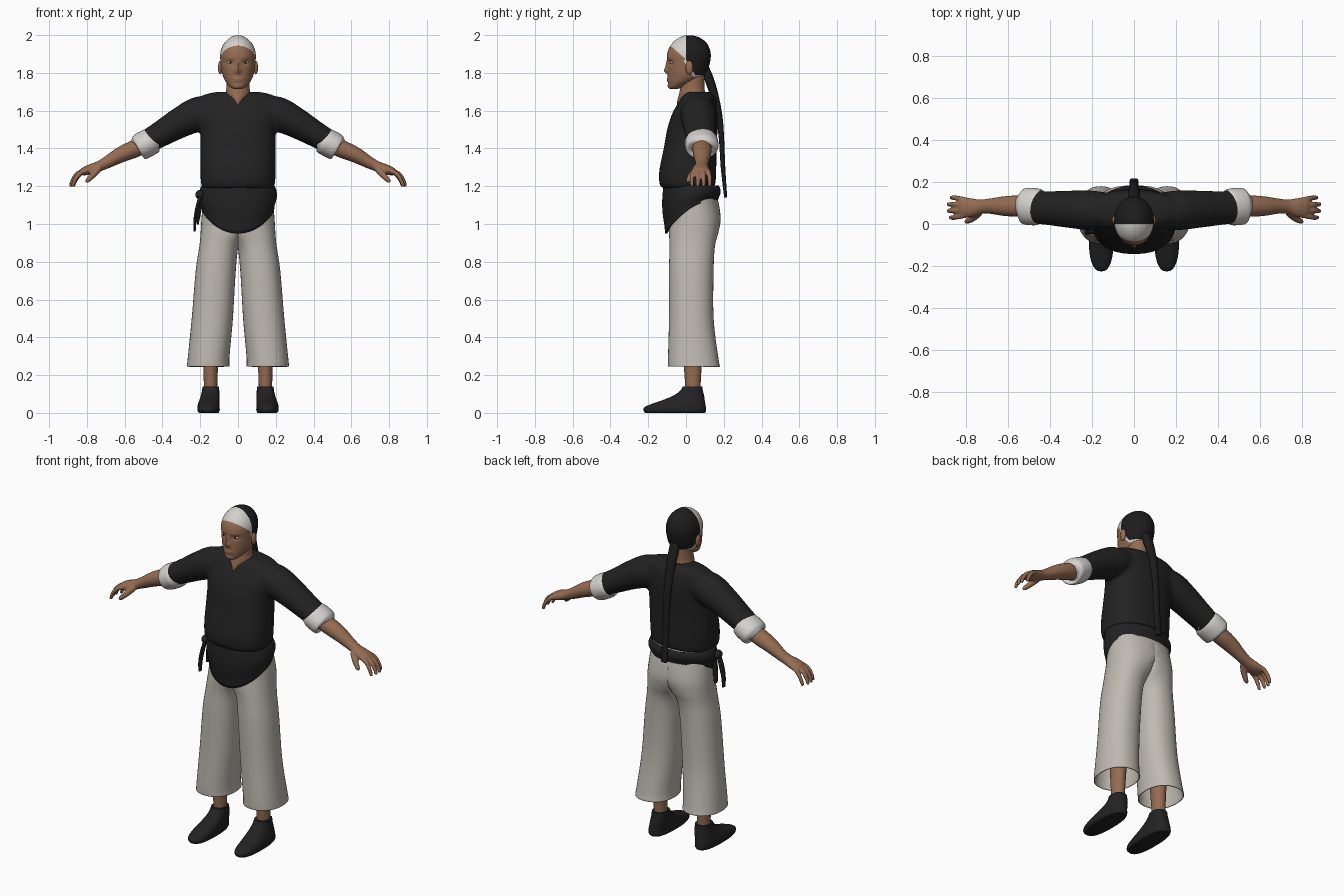
import bpy, bmesh, math
from mathutils import Vector, Matrix

if "Cube" in bpy.data.objects:
    bpy.data.objects.remove(bpy.data.objects["Cube"], do_unlink=True)


def material(name, r, g, b):
    m = bpy.data.materials.new(name)
    m.use_nodes = True
    m.diffuse_color = (r, g, b, 1)
    node = m.node_tree.nodes["Principled BSDF"]
    node.inputs["Base Color"].default_value = (r, g, b, 1)
    node.inputs["Roughness"].default_value = 0.9
    return m


BLACK = material("black cloth", 0.016, 0.016, 0.017)
HAIR = material("black hair", 0.012, 0.012, 0.012)
LINEN = material("trouser linen", 0.52, 0.49, 0.44)
WHITE = material("pale cloth", 0.66, 0.64, 0.61)
SKIN = material("skin", 0.30, 0.15, 0.085)
EYE = material("eye white", 0.7, 0.68, 0.65)


def smooth_rows(rows, k=4):
    """Catmull-Rom subdivision of a list of equal-length number rows."""
    out = []
    for i in range(len(rows) - 1):
        a, b, c, d = (rows[max(i - 1, 0)], rows[i], rows[i + 1], rows[min(i + 2, len(rows) - 1)])
        for j in range(k):
            t = j / k
            out.append([q + t / 2 * (r - p + t * (2 * p - 5 * q + 4 * r - s + t * (3 * q - p - 3 * r + s)))
                        for p, q, r, s in zip(a, b, c, d)])
    return out + [list(rows[-1])]


def ring(c, u, v, ra, rb, n=32, e=2.0):
    """Superellipse cross-section."""
    pts = []
    for i in range(n):
        ca, sa = math.cos(math.tau * i / n), math.sin(math.tau * i / n)
        pts.append(Vector(c) + u * math.copysign(abs(ca) ** (2 / e), ca) * ra
                   + v * math.copysign(abs(sa) ** (2 / e), sa) * rb)
    return pts


def stack(rows, k=4, n=32, e=2.0):
    """Horizontal sections: z, centre x, half width, front y, back y."""
    X, Y = Vector((1, 0, 0)), Vector((0, 1, 0))
    return [ring((cx, (f + b) / 2, z), X, Y, rx, (b - f) / 2, n, e)
            for z, cx, rx, f, b in smooth_rows(rows, k)]


def tube(rows, side, k=4, n=20, e=2.0):
    """Sections along a path: x, y, z, radius along side, radius across."""
    rows = smooth_rows(rows, k)
    pts = [Vector(r[:3]) for r in rows]
    out = []
    for i, r in enumerate(rows):
        t = (pts[min(i + 1, len(pts) - 1)] - pts[max(i - 1, 0)]).normalized()
        w = t.cross(Vector(side)).normalized()
        out.append(ring(pts[i], w.cross(t), w, r[3], r[4], n, e))
    return out


def flip(rings):
    return [[Vector((-p.x, p.y, p.z)) for p in r] for r in rings]


def skin_mesh(shells, cap=True):
    bm = bmesh.new()
    for rings in shells:
        vs = [[bm.verts.new(p) for p in r] for r in rings]
        n = len(vs[0])
        for a, b in zip(vs, vs[1:]):
            for i in range(n):
                bm.faces.new((a[i], a[(i + 1) % n], b[(i + 1) % n], b[i]))
        if cap:
            bm.faces.new(vs[0])
            bm.faces.new(vs[-1])
    bmesh.ops.recalc_face_normals(bm, faces=bm.faces)
    return bm


def finish(name, bm, mats, mirror=False, thick=0, voxel=0):
    me = bpy.data.meshes.new(name)
    bm.to_mesh(me)
    bm.free()
    ob = bpy.data.objects.new(name, me)
    bpy.context.collection.objects.link(ob)
    for m in mats:
        me.materials.append(m)
    bpy.ops.object.select_all(action='DESELECT')
    ob.select_set(True)
    bpy.context.view_layer.objects.active = ob
    bpy.ops.object.shade_smooth_by_angle(angle=math.radians(50))
    if thick:
        mod = ob.modifiers.new("thickness", 'SOLIDIFY')
        mod.thickness, mod.offset = thick, -1
    if voxel:
        mod = ob.modifiers.new("fuse", 'REMESH')
        mod.mode, mod.voxel_size, mod.use_smooth_shade = 'VOXEL', voxel, True
        mod = ob.modifiers.new("soften", 'SMOOTH')
        mod.factor, mod.iterations = 0.5, 5
    if mirror:
        ob.modifiers.new("mirror", 'MIRROR').use_mirror_merge = False
    return ob


def ball(bm, loc, scale):
    bmesh.ops.create_uvsphere(bm, u_segments=20, v_segments=12, radius=1,
                              matrix=Matrix.Translation(loc) @ Matrix.Diagonal((*scale, 1)))


# Shirt: body and sleeves fused
body = stack([(1.19, 0, .185, -.125, .14), (1.21, 0, .195, -.14, .155), (1.28, 0, .2, -.142, .16),
              (1.4, 0, .2, -.118, .162), (1.5, 0, .2, -.1, .167), (1.58, 0, .215, -.075, .167),
              (1.64, 0, .22, -.042, .162), (1.68, 0, .19, -.015, .15), (1.7, 0, .11, .01, .125)], e=2.3)
sleeve = tube([(.08, .06, 1.605, .08, .07), (.2, .065, 1.585, .095, .092), (.3, .07, 1.54, .09, .082),
               (.4, .075, 1.482, .082, .07), (.48, .08, 1.437, .077, .062)], (0, 1, 0))
finish("shirt", skin_mesh([body, sleeve, flip(sleeve)]), [BLACK], voxel=.011)

# Rolled cuffs
finish("cuffs", skin_mesh([tube([(.445, .08, 1.447, .07, .058), (.447, .08, 1.446, .08, .066),
                                 (.465, .082, 1.436, .088, .072), (.51, .084, 1.412, .088, .072),
                                 (.527, .085, 1.403, .08, .065), (.53, .085, 1.401, .055, .048)],
                                (0, 1, 0), n=32)]), [WHITE], mirror=True)

# Forearms with hands
shells = [tube([(.46, .08, 1.437, .05, .048), (.55, .085, 1.397, .051, .047), (.62, .085, 1.367, .047, .042),
                (.69, .085, 1.328, .036, .033), (.735, .082, 1.306, .035, .028), (.78, .078, 1.29, .046, .027),
                (.82, .078, 1.277, .046, .021), (.835, .078, 1.272, .036, .012)], (0, 1, 0))]
for i, reach in enumerate((-.008, .002, .003, -.012)):
    y, spread = .042 + i * .024, (i - 1.5) * .005
    shells.append(tube([(.8, y, 1.284, .013, .013), (.845 + reach, y + spread, 1.268, .0125, .0125),
                        (.87 + reach, y + spread * 1.5, 1.235, .0115, .0115),
                        (.882 + reach, y + spread * 1.5, 1.203, .0095, .0095),
                        (.883 + reach, y + spread * 1.5, 1.196, .004, .004)], (0, 1, 0), n=10))
shells.append(tube([(.735, .055, 1.295, .018, .018), (.765, .03, 1.262, .017, .017),
                    (.795, .013, 1.232, .013, .013), (.806, .01, 1.222, .006, .006)], (0, 1, 0), n=10))
finish("arms_and_hands", skin_mesh(shells), [SKIN], mirror=True, voxel=.005)

# Wide trousers, each leg meeting its twin at the centre plane
leg = stack([(.245, .158, .113, -.095, .18), (.3, .155, .11, -.095, .17), (.5, .136, .109, -.09, .146),
             (.75, .118, .106, -.09, .146), (.88, .1, .105, -.087, .153), (.95, .07, .128, -.09, .17),
             (1.02, .03, .164, -.092, .183), (1.1, 0, .188, -.095, .175), (1.2, 0, .183, -.1, .15)], n=40, e=2.2)
leg = [[Vector((max(p.x, 0), p.y, p.z)) for p in r] for r in leg]
finish("trousers", skin_mesh([leg], cap=False), [LINEN], mirror=True, thick=.005)

# Sash with a hanging front flap
rings = []
for j in range(13):
    t, r = j / 12, []
    for i in range(64):
        a = math.tau * i / 64
        c = math.cos(a)
        low = 1.13 - .18 * ((1 + c) / 2) ** 2
        puff = 1 + .07 * math.sin(math.pi * min(t * 1.15, 1)) - .05 * t * max(c, 0)
        r.append(Vector((.193 * math.sin(a) * puff, .027 - .146 * c * puff, 1.205 + (low - 1.205) * t)))
    rings.append(r)
finish("sash", skin_mesh([rings], cap=False), [BLACK], thick=.012)

# Side knot with two loose ends
bm = skin_mesh([tube([(-.195, y, 1.16, .012, .01), (-.212 - d, y, 1.09, .02, .009),
                      (-.224 - d, y - d, 1.02, .018, .008), (-.226 - d, y - d, z, .014, .006)], (0, 1, 0), n=12)
                for y, d, z in ((-.03, .004, .96), (.005, -.012, 1.0))])
ball(bm, (-.2, -.015, 1.155), (.026, .034, .025))
finish("sash_knot", bm, [BLACK])

# Ankles and soft shoes
finish("ankles", skin_mesh([stack([(.08, .145, .035, 0, .075), (.2, .145, .037, -.008, .08),
                                   (.5, .14, .05, -.03, .1)])]), [SKIN], mirror=True)
finish("shoes", skin_mesh([stack([(0, .155, .052, -.216, .1), (.012, .156, .059, -.225, .106),
                                  (.03, .156, .059, -.22, .105), (.05, .154, .057, -.175, .102),
                                  (.067, .151, .054, -.125, .099), (.09, .147, .05, -.07, .096),
                                  (.115, .145, .046, -.033, .09), (.14, .145, .043, -.017, .086)],
                                 e=2.5)]), [BLACK], mirror=True)

# Neck, tapering into the open collar
finish("neck", skin_mesh([stack([(1.63, 0, .012, -.048, .07), (1.66, 0, .038, -.045, .09),
                                 (1.69, 0, .064, -.036, .1), (1.73, 0, .06, -.03, .098),
                                 (1.84, 0, .062, -.02, .1)])]), [SKIN])

# Head with modelled features: x, z, spread x, spread z, push forward
head = stack([(1.714, 0, .018, -.083, -.05), (1.722, 0, .036, -.091, -.02), (1.74, 0, .055, -.094, .02),
              (1.765, 0, .072, -.096, .07), (1.8, 0, .085, -.097, .108), (1.85, 0, .092, -.098, .126),
              (1.9, 0, .094, -.1, .131), (1.94, 0, .083, -.085, .12), (1.97, 0, .062, -.06, .098),
              (1.99, 0, .036, -.028, .065), (1.999, 0, .012, .002, .03)], k=6, n=72)
BUMPS = [(0, 1.812, .013, .014, .019), (0, 1.84, .009, .022, .010), (0, 1.768, .024, .006, .006),
         (0, 1.757, .02, .005, .005), (0, 1.73, .02, .012, .004), (.042, 1.855, .018, .012, -.010),
         (-.042, 1.855, .018, .012, -.010), (.04, 1.88, .025, .008, .004), (-.04, 1.88, .025, .008, .004)]
for p in (p for r in head for p in r if p.y < 0):
    p.y -= sum(h * math.exp(-((p.x - x) / sx) ** 2 - ((p.z - z) / sz) ** 2) for x, z, sx, sz, h in BUMPS)
bm = skin_mesh([head])
for co, no in (((0, 0, 1.9), (0, 1, 0)), ((0, 0, 1.87), (0, .9, 1)), ((0, 0, 1.87), (0, 1, .6)),
               ((0, -.016, 1.87), (0, 1, .6)), ((0, 0, 1.79), (0, 0, 1)), ((0, 0, 1.778), (0, 0, 1))):
    bmesh.ops.bisect_plane(bm, geom=bm.verts[:] + bm.edges[:] + bm.faces[:], plane_co=co, plane_no=no)
for f in bm.faces:
    c = f.calc_center_median()
    back = c.y + .6 * min(c.z - 1.87, 0)
    if back > 0 and c.z > 1.79:
        f.material_index = 2
    elif (c.z > 1.87 - .9 * c.y and c.y < 0) or (back > -.016 and 1.778 < c.z < 1.87):
        f.material_index = 1
finish("head", bm, [SKIN, WHITE, HAIR])

# Ears
bm = bmesh.new()
ball(bm, (.094, .018, 1.828), (.012, .02, .036))
finish("ears", bm, [SKIN], mirror=True)

# Eyes with dark irises
bm = bmesh.new()
ball(bm, (.04, -.071, 1.855), (.015, .013, .008))
finish("eyes", bm, [EYE], mirror=True)
bm = bmesh.new()
ball(bm, (.04, -.081, 1.855), (.0055, .004, .0055))
finish("irises", bm, [HAIR], mirror=True)

# Long braid down the back
finish("braid", skin_mesh([tube([(0, .095, 1.84, .03, .02), (0, .122, 1.77, .03, .024),
                                 (0, .15, 1.68, .027, .022), (0, .175, 1.57, .023, .018),
                                 (0, .188, 1.45, .021, .014), (0, .196, 1.3, .021, .012),
                                 (0, .21, 1.14, .02, .008)], (1, 0, 0))]), [HAIR])
